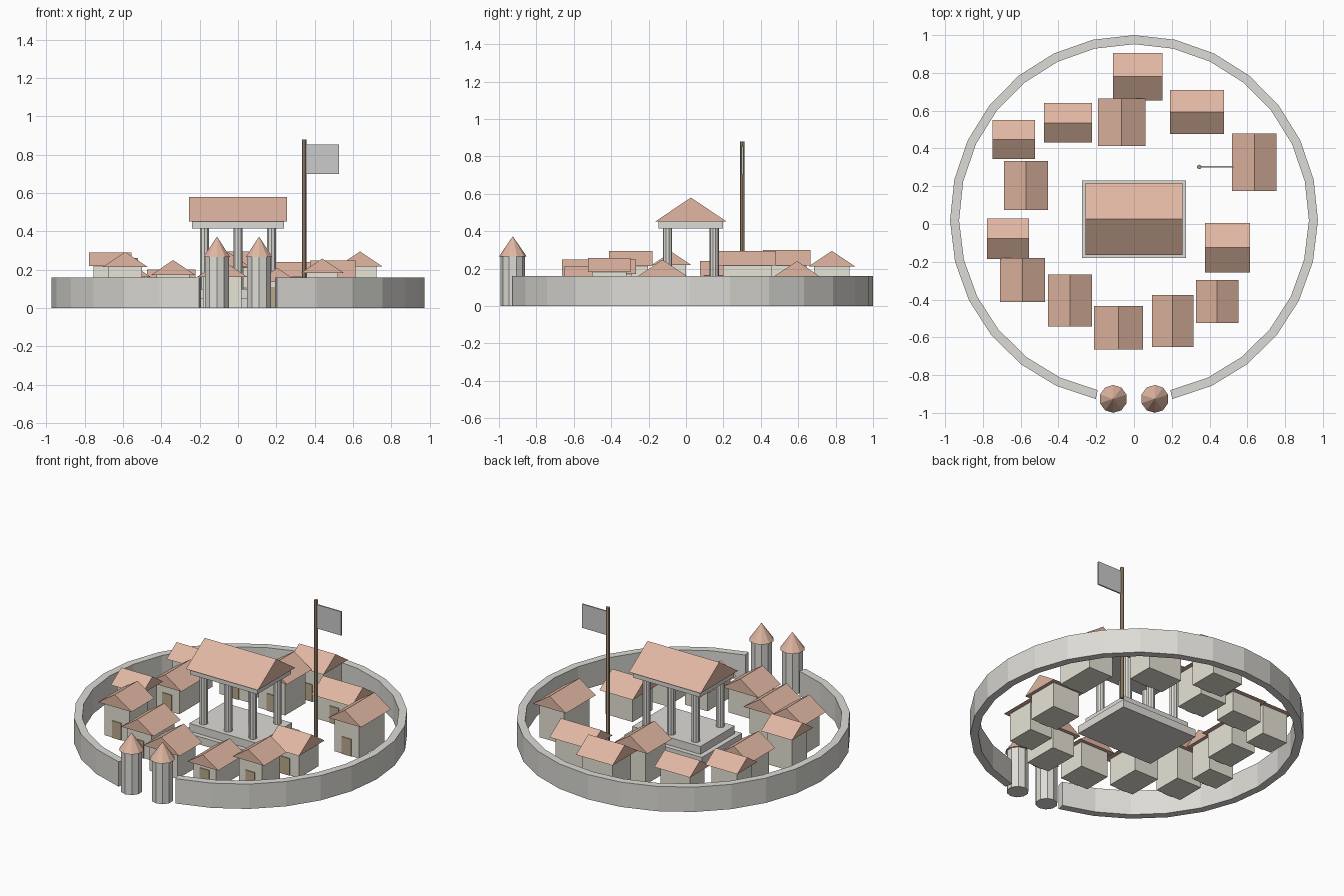
import bpy, bmesh, math
from mathutils import Matrix

if "Cube" in bpy.data.objects:
    bpy.data.objects.remove(bpy.data.objects["Cube"])


def mat(name, rgb):
    m = bpy.data.materials.new(name)
    m.diffuse_color = (*rgb, 1)
    m.use_nodes = True
    m.node_tree.nodes["Principled BSDF"].inputs["Base Color"].default_value = m.diffuse_color
    return m


ROOF = mat("terracotta", (0.75, 0.47, 0.36))
PLASTER = mat("plaster", (0.80, 0.77, 0.67))
WOOD = mat("door_wood", (0.50, 0.40, 0.26))
POLE = mat("pole_wood", (0.42, 0.31, 0.20))
STONE = mat("stone", (0.72, 0.71, 0.67))
YC = 0.026  # centre of the ring and the hall


def finish(name, bm, material=None):
    bmesh.ops.recalc_face_normals(bm, faces=bm.faces)
    me = bpy.data.meshes.new(name)
    bm.to_mesh(me)
    bm.free()
    ob = bpy.data.objects.new(name, me)
    bpy.context.collection.objects.link(ob)
    if material:
        me.materials.append(material)
    return ob


def box(name, x0, x1, y0, y1, z0, z1, material=None):
    bm = bmesh.new()
    bmesh.ops.create_cube(bm, size=1)
    for v in bm.verts:
        v.co = ((x0 + x1) / 2 + v.co.x * (x1 - x0),
                (y0 + y1) / 2 + v.co.y * (y1 - y0),
                (z0 + z1) / 2 + v.co.z * (z1 - z0))
    return finish(name, bm, material)


def cone(name, x, y, z0, z1, r0, r1, sides, material=None):
    bm = bmesh.new()
    bmesh.ops.create_cone(bm, cap_ends=True, segments=sides, radius1=r0, radius2=r1,
                          depth=z1 - z0, matrix=Matrix.Translation((x, y, (z0 + z1) / 2)))
    bmesh.ops.remove_doubles(bm, verts=bm.verts, dist=1e-5)
    return finish(name, bm, material)


def gable(name, x0, x1, y0, y1, z0, z1, axis):
    """Solid gable roof with its ridge along the given axis."""
    bm = bmesh.new()
    xm, ym = (x0 + x1) / 2, (y0 + y1) / 2
    if axis == "x":
        ends = [[(x, y0, z0), (x, y1, z0), (x, ym, z1)] for x in (x0, x1)]
    else:
        ends = [[(x0, y, z0), (x1, y, z0), (xm, y, z1)] for y in (y0, y1)]
    a, b = [[bm.verts.new(p) for p in e] for e in ends]
    bm.faces.new(a)
    bm.faces.new(b)
    for i in range(3):
        j = (i + 1) % 3
        bm.faces.new((a[i], a[j], b[j], b[i]))
    return finish(name, bm, ROOF)


# Ring wall, open at the front
bm = bmesh.new()
rings = []
for i in range(27):
    a = math.radians(-78 + 336 * i / 26)
    rings.append([bm.verts.new((r * math.cos(a), YC + r * math.sin(a), z))
                  for r, z in ((0.974, 0), (0.974, 0.16), (0.926, 0.16), (0.926, 0))])
for a, b in zip(rings, rings[1:]):
    for k in range(4):
        n = (k + 1) % 4
        bm.faces.new((a[k], a[n], b[n], b[k]))
bm.faces.new(rings[0])
bm.faces.new(rings[-1])
finish("ring_wall", bm, STONE)

# Gate towers
for side, x in (("left", -0.11), ("right", 0.11)):
    cone(f"gate_tower_{side}", x, -0.926, 0, 0.268, 0.065, 0.065, 10, STONE)
    cone(f"gate_tower_roof_{side}", x, -0.926, 0.265, 0.373, 0.074, 0, 10, ROOF)

# Columned hall in the middle
box("hall_lower_step", -0.275, 0.275, YC - 0.205, YC + 0.205, 0, 0.05, STONE)
box("hall_upper_step", -0.243, 0.243, YC - 0.175, YC + 0.175, 0.05, 0.10, STONE)
for i, x in enumerate((-0.175, 0, 0.175)):
    for j, y in enumerate((-0.125, 0.125)):
        cone(f"hall_column_{i}_{j}", x, YC + y, 0.10, 0.418, 0.025, 0.025, 10, STONE)
box("hall_beam", -0.24, 0.24, YC - 0.172, YC + 0.172, 0.415, 0.455, STONE)
gable("hall_roof", -0.256, 0.256, YC - 0.19, YC + 0.19, 0.452, 0.58, "x")

# Houses: roof outline x0, x1, y0, y1, ridge height, ridge axis
houses = [
    (-0.11, 0.15, 0.655, 0.905, 0.295, "x"),
    (-0.476, -0.222, 0.431, 0.64, 0.20, "x"),
    (-0.75, -0.523, 0.343, 0.55, 0.26, "x"),
    (0.19, 0.476, 0.476, 0.71, 0.24, "x"),
    (-0.777, -0.555, -0.185, 0.03, 0.29, "x"),
    (0.376, 0.614, -0.256, 0.005, 0.247, "x"),
    (-0.19, 0.06, 0.413, 0.665, 0.30, "y"),
    (-0.688, -0.455, 0.074, 0.333, 0.24, "y"),
    (-0.709, -0.47, -0.413, -0.18, 0.293, "y"),
    (-0.455, -0.222, -0.542, -0.267, 0.25, "y"),
    (-0.212, 0.048, -0.664, -0.434, 0.25, "y"),
    (0.095, 0.315, -0.652, -0.376, 0.21, "y"),
    (0.328, 0.553, -0.524, -0.296, 0.258, "y"),
    (0.52, 0.754, 0.175, 0.48, 0.295, "y"),
]
for n, (x0, x1, y0, y1, top, axis) in enumerate(houses, 1):
    half = ((y1 - y0) if axis == "x" else (x1 - x0)) / 2
    eave = top - 0.67 * half
    ix, iy = (0.022, 0.03) if axis == "x" else (0.03, 0.022)
    box(f"house_{n}_walls", x0 + ix, x1 - ix, y0 + iy, y1 - iy, 0, eave + 0.004, PLASTER)
    gable(f"house_{n}_roof", x0, x1, y0, y1, eave, top, axis)
    xm, yf = (x0 + x1) / 2, y0 + iy
    box(f"house_{n}_door", xm - 0.033, xm + 0.033, yf - 0.005, yf + 0.005, 0,
        min(0.11, eave - 0.02), WOOD)

# Flag
cone("flag_pole", 0.345, 0.302, 0, 0.88, 0.012, 0.012, 8, POLE)
box("flag", 0.352, 0.527, 0.298, 0.307, 0.70, 0.853)
